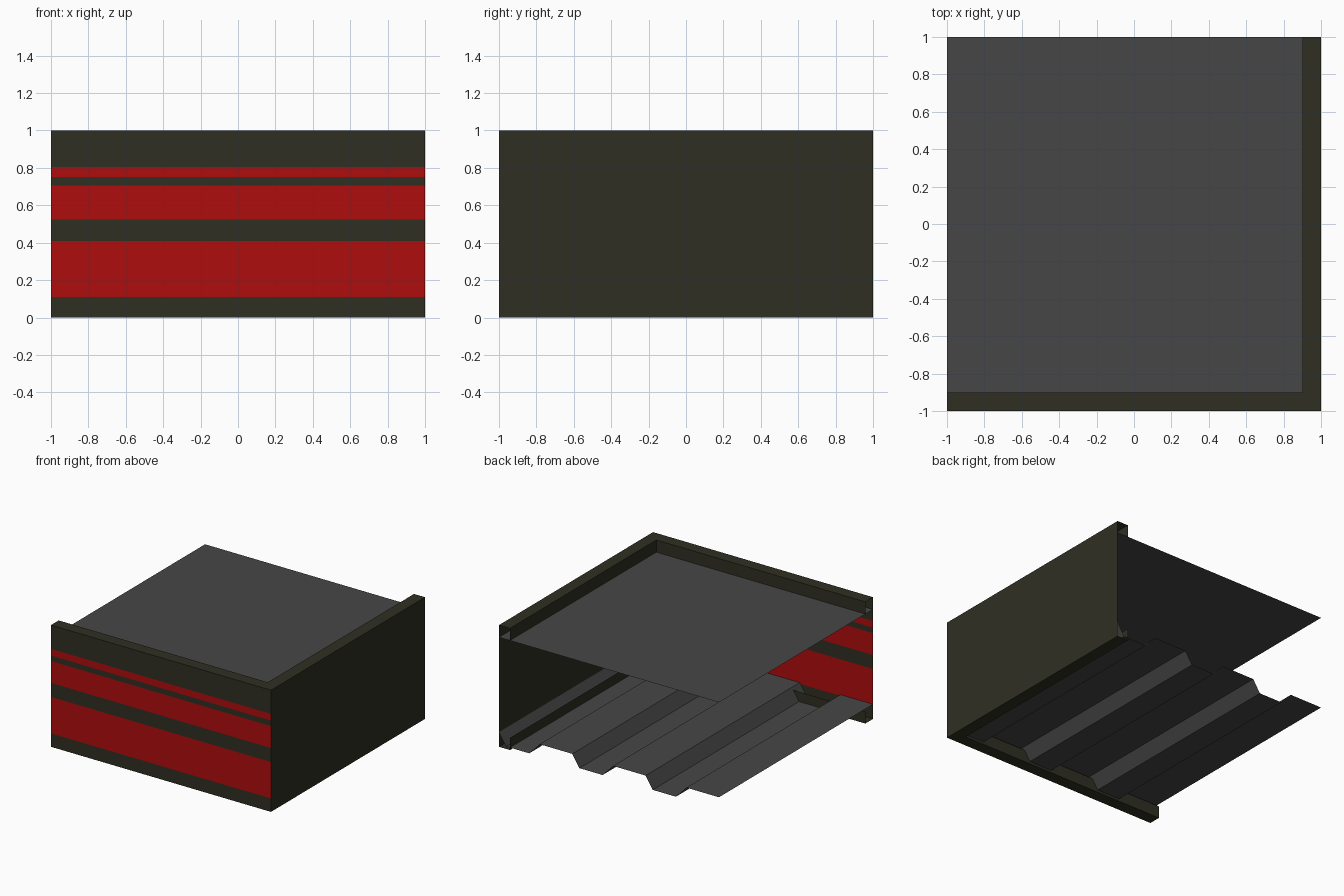
import bpy

if "Cube" in bpy.data.objects:
    bpy.data.objects.remove(bpy.data.objects["Cube"])


def material(name, rgb):
    m = bpy.data.materials.new(name)
    m.diffuse_color = (*rgb, 1)
    m.use_nodes = True
    m.node_tree.nodes["Principled BSDF"].inputs["Base Color"].default_value = m.diffuse_color
    return m


OLIVE = material("dark olive", (0.028, 0.028, 0.017))
RED = material("red", (0.43, 0.004, 0.004))
GREY = material("grey", (0.061, 0.061, 0.061))


def sheet(name, rows, mats):
    """Skin a grid of points: each row is one line of the surface."""
    n = len(rows[0])
    verts = [p for row in rows for p in row]
    faces = [(i * n + j, i * n + j + 1, (i + 1) * n + j + 1, (i + 1) * n + j)
             for i in range(len(rows) - 1) for j in range(n - 1)]
    mesh = bpy.data.meshes.new(name)
    mesh.from_pydata(verts, [], faces)
    for m in mats:
        mesh.materials.append(m)
    obj = bpy.data.objects.new(name, mesh)
    bpy.context.collection.objects.link(obj)
    return obj


# Corner walls: open channel profile (inset, height) swept round an L, mitred at the corner
T = 0.1
bands = [(0.11, 0.41), (0.525, 0.705), (0.75, 0.805)]
profile = [(T, T), (T, 0), (0, 0)]
profile += [(0, z) for band in bands for z in band]
profile += [(0, 1), (T, 1), (T, 0.9)]
path = [lambda d: (-1, -1 + d), lambda d: (1 - d, -1 + d), lambda d: (1 - d, 1)]
walls = sheet("corner_walls", [[(*p(d), z) for d, z in profile] for p in path], [OLIVE, RED])

# Red stripes on the front wall only
for f in walls.data.polygons:
    c = f.center
    if c.y < -0.99 and any(a < c.z < b for a, b in bands):
        f.material_index = 1

# Flat roof deck, tucked inside the upper flange
sheet("roof_deck", [[(-1, y, 0.9), (1, y, 0.9)] for y in (-1, 1)], [GREY])

# Corrugated ceiling sheet: three repeats of a trapezoid rib running front to back
HIGH, LOW = 0.12, 0.02
rib = [(0, HIGH), (0.065, LOW), (0.275, LOW), (0.37, HIGH)]
line = [(1 - 2 * k / 3 - x, z) for k in range(3) for x, z in rib] + [(-1, HIGH)]
sheet("corrugated_sheet", [[(x, y, z) for x, z in line] for y in (1, -1)], [GREY])
